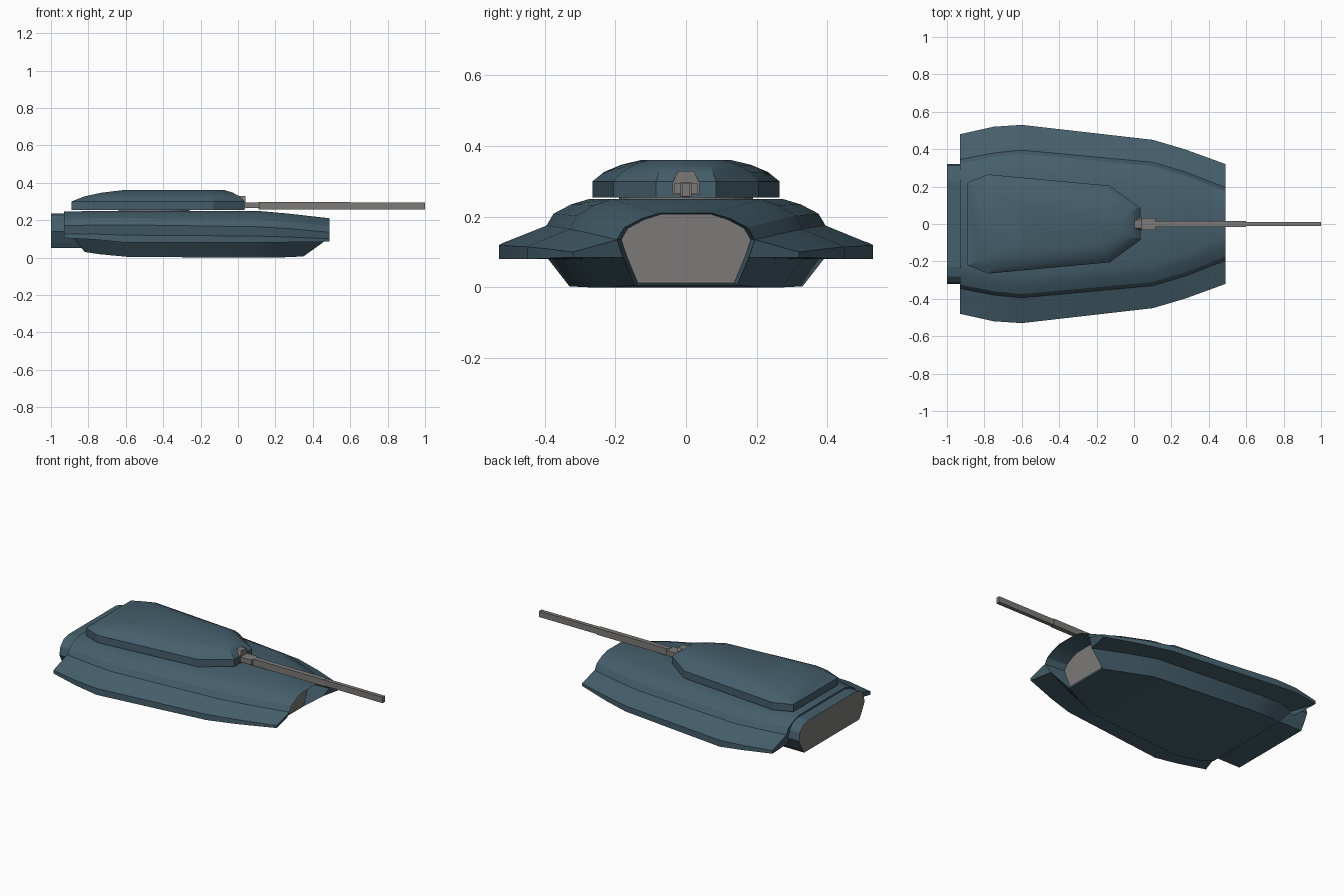
import bpy, bmesh, math

if "Cube" in bpy.data.objects:
    bpy.data.objects.remove(bpy.data.objects["Cube"])


def material(name, rgb):
    m = bpy.data.materials.new(name)
    m.diffuse_color = (*rgb, 1)
    m.use_nodes = True
    m.node_tree.nodes["Principled BSDF"].inputs["Base Color"].default_value = m.diffuse_color
    return m


TEAL = material("slate_teal_armour", (0.06, 0.115, 0.15))
GRAY = material("warm_gray_metal", (0.2, 0.195, 0.19))


def finish(name, bm, mats, smooth=None):
    bmesh.ops.recalc_face_normals(bm, faces=bm.faces)
    me = bpy.data.meshes.new(name)
    bm.to_mesh(me)
    bm.free()
    for m in mats:
        me.materials.append(m)
    ob = bpy.data.objects.new(name, me)
    bpy.context.collection.objects.link(ob)
    if smooth:
        bpy.ops.object.select_all(action='DESELECT')
        ob.select_set(True)
        bpy.context.view_layer.objects.active = ob
        bpy.ops.object.shade_smooth_by_angle(angle=math.radians(smooth))
    return ob


def ring(bm, half):
    """Half section (+y side) completed with its mirror image."""
    full = half + [(x, -y, z) for x, y, z in reversed(half)]
    return [bm.verts.new(p) for p in full]


def bridge(bm, a, b):
    n = len(a)
    for i in range(n):
        j = (i + 1) % n
        bm.faces.new((a[i], a[j], b[j], b[i]))


def loft(name, halves, mats, smooth=None, gray_start=False):
    bm = bmesh.new()
    rings = [ring(bm, h) for h in halves]
    for a, b in zip(rings, rings[1:]):
        bridge(bm, a, b)
    start = bm.faces.new(rings[0])
    bm.faces.new(rings[-1])
    if gray_start:
        start.material_index = 1
    return finish(name, bm, mats, smooth)


# Hull: upper shell, side skirts and lower tub in one loft along x
# x, skirt y, skirt bottom z, skirt top z, crest y, crest z, roof z, tub top (x, y), tub bottom (x, y, z)
STATIONS = [
    (-0.93, 0.48, 0.105, 0.125, 0.345, 0.17, 0.245, (-0.88, 0.33), (-0.82, 0.28, 0.03)),
    (-0.75, 0.52, 0.095, 0.125, 0.38, 0.175, 0.25, (-0.75, 0.375), (-0.74, 0.315, 0.018)),
    (-0.60, 0.53, 0.08, 0.12, 0.395, 0.175, 0.25, (-0.60, 0.39), (-0.58, 0.33, 0.003)),
    (0.10, 0.45, 0.08, 0.115, 0.33, 0.165, 0.25, (0.10, 0.33), (0.08, 0.27, 0.0)),
    (0.27, 0.40, 0.082, 0.11, 0.28, 0.155, 0.235, (0.27, 0.265), (0.21, 0.215, 0.0)),
    (0.49, 0.32, 0.085, 0.10, 0.195, 0.135, 0.21, (0.46, 0.178), (0.35, 0.145, 0.006)),
]
bm = bmesh.new()
rings = []
for x, w, zs, zt, c, zc, zr, top, bot in STATIONS:
    h = zr - zc
    rings.append(ring(bm, [
        (x, c - 0.12, zr), (x, c - 0.07, zc + 0.8 * h), (x, c - 0.02, zc + 0.45 * h),
        (x, c, zc), (x, w, zt), (x, w, zs), (top[0], top[1], zs), bot]))
for a, b in zip(rings, rings[1:]):
    bridge(bm, a, b)
# rear plates
r = rings[0]
bm.faces.new(r[:7] + r[9:])
bm.faces.new(r[6:10])
# skirt tips and the hooded, recessed gray nose panel
r = rings[-1]
bm.faces.new(r[3:7])
bm.faces.new(r[9:13])
rim = [r[i] for i in (0, 1, 2, 3, 6, 7, 8, 9, 12, 13, 14, 15)]
panel = [bm.verts.new((0.355, v.co.y * 0.94, v.co.z * 0.95 + 0.007)) for v in rim]
bridge(bm, rim, panel)
bm.faces.new(panel).material_index = 1
finish("hull", bm, [TEAL, GRAY], 22)

# Rear engine housing with gray end plate
PROFILE = [(0.23, 0.235), (0.28, 0.222), (0.312, 0.19), (0.322, 0.14), (0.29, 0.08), (0.27, 0.05)]
loft("engine_housing", [[(x, y, z) for y, z in PROFILE] for x in (-1.0, -0.8)],
     [TEAL, GRAY], None, True)

# Turret: outline shrinking towards the roof
BASE = [(0.035, 0.085), (-0.13, 0.205), (-0.78, 0.265), (-0.89, 0.22)]
ROOF = [(-0.07, 0.05), (-0.19, 0.11), (-0.57, 0.13), (-0.62, 0.11)]


def turret_section(t, z):
    return [(a + (c - a) * t, b + (d - b) * t, z) for (a, b), (c, d) in zip(BASE, ROOF)]


loft("turret", [turret_section(t, z) for t, z in
                ((0, 0.255), (0, 0.30), (0.25, 0.327), (0.6, 0.347), (1, 0.36))], [TEAL], 18)

# Turret ring
bm = bmesh.new()
bmesh.ops.create_cone(bm, cap_ends=True, segments=24, radius1=0.19, radius2=0.19, depth=0.03)
bmesh.ops.translate(bm, verts=bm.verts, vec=(-0.45, 0, 0.25))
finish("turret_ring", bm, [GRAY])


# Gun parts
def block(name, x0, x1, y, z0, z1, top_y=None):
    top_y = y if top_y is None else top_y
    return loft(name, [[(x, top_y, z1), (x, y, z0 + (z1 - z0) * 0.5), (x, y, z0)]
                       for x in (x0, x1)], [GRAY])


block("gun_mantlet", -0.02, 0.04, 0.038, 0.262, 0.33, 0.022)
block("gun_sleeve", 0.03, 0.115, 0.032, 0.265, 0.295)
block("gun_barrel_base", 0.11, 0.6, 0.015, 0.256, 0.297)
block("gun_barrel", 0.58, 1.0, 0.012, 0.258, 0.295)
